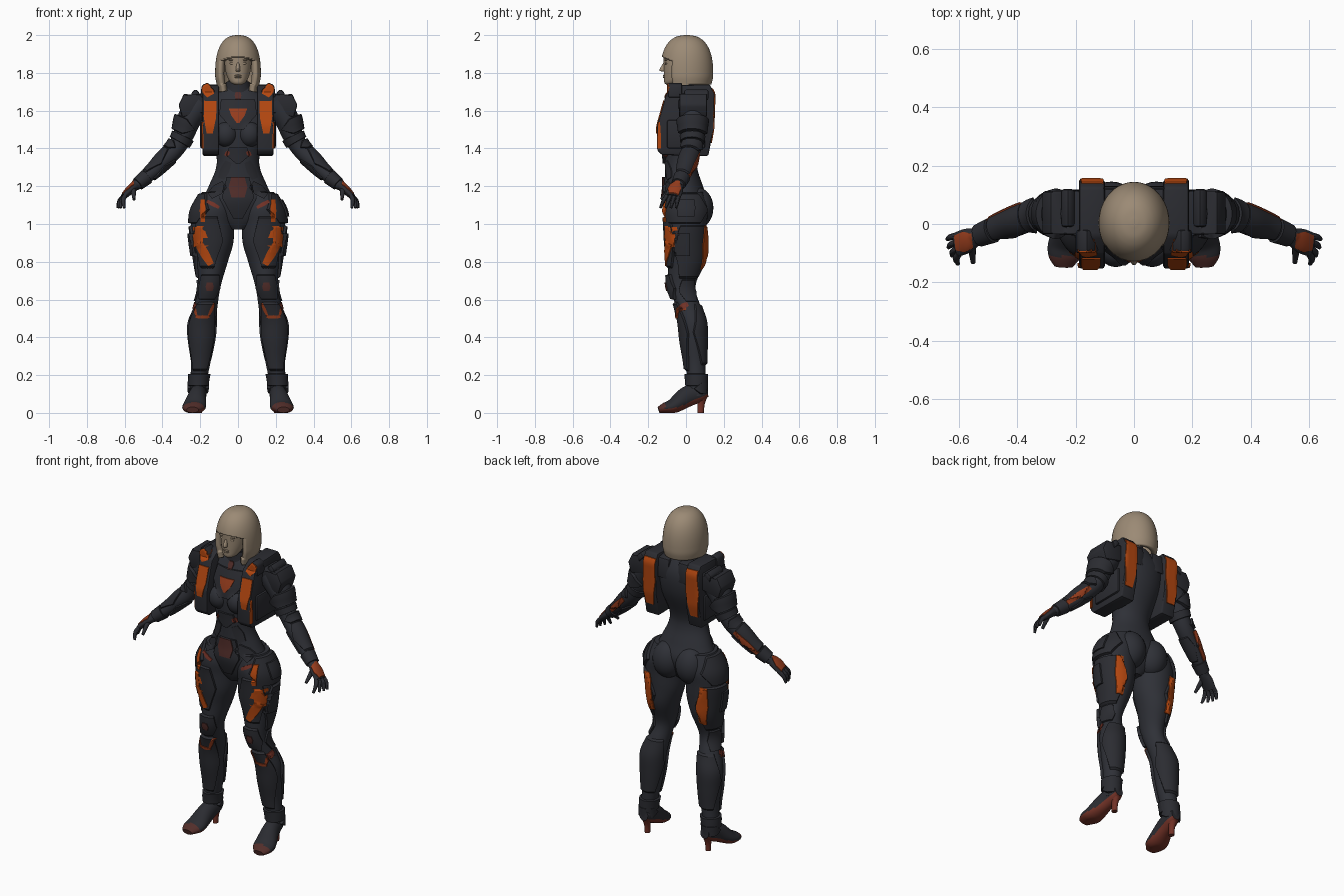
import bpy, bmesh, math
from mathutils import Vector
from mathutils.bvhtree import BVHTree

if "Cube" in bpy.data.objects:
    bpy.data.objects.remove(bpy.data.objects["Cube"])

def material(name, *c):
    m = bpy.data.materials.new(name)
    m.diffuse_color = (*c, 1)
    m.use_nodes = True
    m.node_tree.nodes["Principled BSDF"].inputs["Base Color"].default_value = m.diffuse_color
    return m

SUIT = material("charcoal suit", .028, .030, .038)
ARMOUR = material("dark armour", .024, .025, .031)
BEIGE = material("beige", .33, .255, .178)
ORANGE = material("burnt orange", .45, .062, .005)
DULL = material("dull orange", .30, .045, .012)
RUST = material("rust red", .17, .032, .020)
MAROON = material("dark maroon", .085, .027, .023)
GEO_V, GEO_F = [], []          # everything built so far, used to seat the panels
X, Y, Z = (1, 0, 0), (0, 1, 0), (0, 0, 1)

def finish(name, bm, mat, mirror=False):
    bmesh.ops.recalc_face_normals(bm, faces=bm.faces)
    me = bpy.data.meshes.new(name)
    bm.to_mesh(me); bm.free()
    me.polygons.foreach_set("use_smooth", [True] * len(me.polygons))
    me.set_sharp_from_angle(angle=math.radians(30))
    me.materials.append(mat)
    ob = bpy.data.objects.new(name, me)
    bpy.context.collection.objects.link(ob)
    for s in ((1, -1) if mirror else (1,)):
        k = len(GEO_V)
        GEO_V.extend(Vector((v.co.x * s, v.co.y, v.co.z)) for v in me.vertices)
        GEO_F.extend([k + i for i in p.vertices] for p in me.polygons)
    if mirror:
        ob.modifiers.new("mirror", 'MIRROR').use_mirror_merge = False
    return ob

def at(secs, t):
    """Smooth interpolation between sections."""
    n = len(secs); t = min(max(t, 0), n - 1)
    i = min(int(t), n - 2); f = t - i
    p = [secs[min(max(i + k, 0), n - 1)] for k in (-1, 0, 1, 2)]
    return [b + f / 2 * (c - a + f * (2*a - 5*b + 4*c - d + f * (3*b - a - 3*c + d))) for a, b, c, d in zip(*p)]

def surf(secs, t, deg, off=0, ref=None):
    """Point on a tube of (x, y, z, half width, half depth) sections."""
    x, y, z, a, b = at(secs, t)
    U, V = Vector(X), Vector(Y)
    if ref:
        T = (Vector(at(secs, t + .1)[:3]) - Vector(at(secs, t - .1)[:3])).normalized()
        V = Vector(ref); V = (V - T * T.dot(V)).normalized()
        U = T.cross(V)
    r = math.radians(deg)
    p = Vector((x, y, z)) + U * (a + off) * math.cos(r) + V * (b + off) * math.sin(r)
    p.z = max(p.z, 0)
    return p

def loft(name, secs, mat, mirror=False, ref=None, n=36, sub=5, skip=None):
    bm = bmesh.new()
    m = (len(secs) - 1) * sub
    g = [[bm.verts.new(surf(secs, i / sub, 360 * j / n, 0, ref)) for j in range(n)] for i in range(m + 1)]
    for i in range(m):
        for j in range(n):
            q = [g[i][j], g[i][(j+1) % n], g[i+1][(j+1) % n], g[i+1][j]]
            if not (skip and skip(sum((v.co for v in q), Vector()) / 4)):
                bm.faces.new(q)
    bm.faces.new(g[0])
    if not skip:
        bm.faces.new(g[-1])
    return finish(name, bm, mat, mirror)

def shell(name, secs, ref, t0, t1, mid, half, off):
    """Bevelled hexagonal plate wrapped on a tube from section t0 to t1."""
    bm = bmesh.new()
    us = [0, .04] + [j / 16 for j in range(1, 16)] + [.96, 1]
    g = []
    for s in us:
        h = half if half > 179 else half * (1 - .4 * abs(2 * s - 1))
        g.append([bm.verts.new(surf(secs, t0 + (t1 - t0) * s, mid + h * (2 * u - 1),
                  -.004 if s in (0, 1) or (u in (0, 1) and half < 179) else off, ref)) for u in us])
    for a, b in zip(g, g[1:]):
        for j in range(len(us) - 1):
            bm.faces.new((a[j], a[j+1], b[j+1], b[j]))
    return finish(name, bm, ARMOUR, True)

def prism(name, outline, axis, lo, hi, bevel=.01):
    """Bevelled extrusion of an outline along X or Y."""
    bm = bmesh.new()
    a, b = [[bm.verts.new((w, u, v) if axis == X else (u, w, v)) for u, v in outline] for w in (lo, hi)]
    n = len(a)
    bm.faces.new(a); bm.faces.new(b)
    for i in range(n):
        bm.faces.new((a[i], a[(i+1) % n], b[(i+1) % n], b[i]))
    bmesh.ops.bevel(bm, geom=bm.edges[:], offset=bevel, segments=2, affect='EDGES', profile=.5)
    return finish(name, bm, ARMOUR, True)

def ball(name, c, r, mat, mirror=False):
    bm = bmesh.new()
    bmesh.ops.create_uvsphere(bm, u_segments=28, v_segments=16, radius=1)
    for v in bm.verts:
        v.co = Vector(c) + Vector(p * q for p, q in zip(v.co, r))
    return finish(name, bm, mat, mirror)

VIEWS = {'front': (lambda u, v: (u, -1, v), Y), 'back': (lambda u, v: (u, 1, v), (0, -1, 0)),
         'side': (lambda u, v: (.4, u, v), (-1, 0, 0)), 'top': (lambda u, v: (u, v, 2), (0, 0, -1))}

def panel(name, view, mat, u0, v0, u1, v1, w, k0=.7, k1=.7, th=.005):
    """Hexagonal plate along a line, half width w, pressed onto the surface seen from one side."""
    p, q = Vector((u0, v0, 0)), Vector((u1, v1, 0))
    d = (q - p).normalized()
    n = Vector((-d.y, d.x, 0)) * w
    m = (p + q) / 2
    pts = [p + n * k0, m + n, q + n * k1, q - n * k1, m - n, p - n * k0]
    bm = bmesh.new()
    bmesh.ops.create_grid(bm, x_segments=24, y_segments=24, size=(q - p).length / 2 + w)
    for v in bm.verts: v.co += m
    for a, b in zip(pts, pts[1:] + pts[:1]):
        nrm = Vector((b.y - a.y, a.x - b.x, 0))
        if nrm.dot(m - a) > 0: nrm = -nrm
        bmesh.ops.bisect_plane(bm, geom=bm.verts[:] + bm.edges[:] + bm.faces[:], dist=1e-6,
                               plane_co=a, plane_no=nrm, clear_outer=True)
    tree = BVHTree.FromPolygons(GEO_V, GEO_F)
    start, d = VIEWS[view][0], Vector(VIEWS[view][1])
    for v in bm.verts[:]:
        hit = tree.ray_cast(Vector(start(v.co.x, v.co.y)), d, 3)[0]
        if hit is None: bm.verts.remove(v)
        else: v.co = hit + d * .002
    # drop faces stretched over a step in depth
    far = [f for f in bm.faces if max(v.co.dot(d) for v in f.verts) - min(v.co.dot(d) for v in f.verts) > .03]
    bmesh.ops.delete(bm, geom=far, context='FACES')
    for v in bmesh.ops.extrude_face_region(bm, geom=bm.faces[:])["geom"]:
        if isinstance(v, bmesh.types.BMVert): v.co -= d * (th + .002)
    return finish(name, bm, mat, u0 != 0)

# body
TORSO = [(0, y, z, a, b) for z, y, a, b in [
    (.97, -.01, .04, .05), (1.03, 0, .15, .09), (1.12, 0, .185, .115), (1.2, -.01, .155, .1), (1.29, -.025, .118, .086),
    (1.37, -.025, .116, .09), (1.52, 0, .16, .122), (1.65, .025, .16, .105), (1.75, .025, .06, .06)]]
LEG = [(.11, 0, 1.17, .08, .09), (.128, 0, 1.08, .112, .115), (.135, 0, 1, .115, .11), (.133, 0, .9, .108, .105),
       (.14, 0, .8, .086, .095), (.15, -.02, .67, .058, .07), (.17, .01, .57, .062, .065), (.189, .035, .48, .07, .068),
       (.193, .042, .38, .064, .064), (.197, .05, .27, .052, .053), (.209, .055, .17, .043, .047), (.212, .055, .09, .039, .045)]
ARM = [(.19, .035, 1.645, .07, .075), (.255, .035, 1.56, .065, .07), (.285, .035, 1.48, .055, .06), (.33, .03, 1.4, .048, .05),
       (.395, .01, 1.335, .046, .047), (.455, -.01, 1.275, .038, .04), (.545, -.045, 1.2, .026, .03)]
loft("torso", TORSO, SUIT)
loft("leg", LEG, SUIT, True)
loft("arm", ARM, SUIT, True, Y)
ball("buttock", (.077, .058, 1.085), (.09, .087, .11), SUIT, True)
ball("breast", (.062, -.085, 1.475), (.062, .062, .068), SUIT, True)
loft("neck", [(0, 0, z, .05, .05) for z in (1.68, 1.82)], SUIT)
loft("collar", [(0, .02, 1.66, .1, .085), (0, .01, 1.71, .075, .07), (0, 0, 1.755, .058, .06)], ARMOUR)

# head and face
loft("head", [(0, y, z, a, b) for z, y, a, b in [(1.737, -.085, .018, .018), (1.75, -.072, .04, .043),
     (1.785, -.05, .059, .067), (1.83, -.04, .069, .078), (1.9, -.03, .074, .09)]], BEIGE)
loft("nose", [(0, -.112, 1.855, .006, .006), (0, -.121, 1.815, .012, .02), (0, -.112, 1.807, .008, .008)], BEIGE, n=16)
ball("eye", (.03, -.104, 1.85), (.014, .008, .007), BEIGE, True)
ball("brow", (.03, -.106, 1.868), (.022, .008, .005), BEIGE, True)
for z in (1.786, 1.777):
    ball("lip", (0, -.113, z), (.018, .01, .005), BEIGE)

# bob hair: a dome over a straight skirt, opened at the face
def hair_row(i):
    z = 2 - .3 * (i / 12) ** 1.6
    r = (1 - min(max((z - 1.79) / .21, 0), .999) ** 2.5) ** (1 / 2.5) - max(1.78 - z, 0) * 1.6
    return (0, .004, z, .121 * r, .14 * r)
hair = loft("hair", [hair_row(i) for i in range(13)], BEIGE, n=72,
            skip=lambda c: c.z < 1.885 - 2 * c.x ** 2 and c.y < -.075 or c.z < 1.735 and c.y > .02)
sol = hair.modifiers.new("thickness", 'SOLIDIFY')
sol.thickness = .03; sol.offset = -1

# hands, fingers fanned by rule
loft("palm", [(.535, -.042, 1.208, .024, .028), (.57, -.057, 1.18, .022, .042), (.605, -.07, 1.145, .016, .042)], ARMOUR, True, Y)
for i in range(4):
    a, b = Vector((.598, -.038 - .021 * i, 1.15)), Vector((.638 - .004 * i * i, -.052 - .028 * i, 1.085))
    m = (a + b) / 2 + Vector((.008, 0, .006))
    loft("finger", [(*a, .012, .012), (*m, .012, .011), (*b, .007, .007)], ARMOUR, True, Y, 12)
loft("thumb", [(.555, -.075, 1.185, .015, .015), (.55, -.132, 1.13, .008, .008)], ARMOUR, True, X, 12)

# heeled shoes
foot = loft("shoe", [(.205, .115, .115, .028, .03), (.206, .08, .11, .04, .048), (.215, .01, .088, .047, .055),
                     (.23, -.065, .038, .062, .04), (.238, -.11, .026, .056, .029), (.24, -.145, .016, .032, .016)], ARMOUR, True, Z)
foot.data.materials.append(RUST)
foot.data.materials.append(MAROON)
for p in foot.data.polygons:
    if p.normal.z < -.35: p.material_index = 1
    elif p.center.z < .018 or p.center.y < -.11: p.material_index = 2
loft("heel", [(.205, .088, .095, .03, .03), (.205, .08, .05, .017, .02), (.205, .077, 0, .015, .017)], RUST, True, n=16)

# vest halves and shoulders
prism("vest", [(-.128, 1.365), (-.153, 1.39), (-.153, 1.52), (-.105, 1.69), (-.04, 1.735), (.125, 1.74), (.152, 1.69),
               (.145, 1.5), (.118, 1.36)], X, .1, .188)
prism("vest_peak", [(.115, 1.66), (.12, 1.7), (.16, 1.75), (.192, 1.735), (.2, 1.67)], Y, -.095, -.02)
prism("vest_side", [(-.1, 1.4), (-.1, 1.55), (.1, 1.55), (.1, 1.4)], X, .17, .2)
prism("shoulder_pad", [(.18, 1.59), (.18, 1.695), (.235, 1.675), (.285, 1.692), (.315, 1.63), (.295, 1.565)], Y, -.035, .112)
prism("shoulder_cap", [(.2, 1.69), (.225, 1.715), (.25, 1.69), (.24, 1.65)], Y, -.01, .12)
prism("back_collar", [(.05, 1.67), (.05, 1.73), (.12, 1.72), (.13, 1.6)], X, .03, .12)

# wrapped arm and leg armour: sections, middle angle, half angle, height
for nm, *v in [("upper_arm_plate", 1.1, 2.1, 0, 140, .018), ("upper_arm_band", 2.15, 2.6, 0, 180, .01),
               ("elbow_guard", 2.7, 3.4, 0, 90, .013), ("forearm_plate", 3.4, 5.3, 5, 105, .008),
               ("forearm_under", 3.5, 5.2, 180, 65, .007), ("wrist_cuff", 5.3, 5.8, 0, 180, .008)]:
    shell(nm, ARM, Y, *v)
for nm, *v in [("hip_guard", .1, 2, -5, 75, .014), ("thigh_front_plate", 1.5, 4.3, -75, 45, .012),
               ("thigh_side_plate", 2.05, 4.7, 25, 68, .012), ("knee_plate", 4.5, 5.7, -88, 60, .016),
               ("knee_side", 4.7, 5.8, 25, 45, .01), ("shin_plate", 5.8, 9.5, -88, 68, .014),
               ("calf_plate", 5.9, 9.2, 90, 95, .01), ("ankle_cuff", 9.6, 10.3, 0, 180, .014),
               ("ankle_guard", 10.1, 10.8, 90, 110, .016)]:
    shell(nm, LEG, None, *v)

# raised plates on chest, waist and legs
panel("belly_plate", 'front', ARMOUR, 0, 1.405, 0, 1.32, .06, .8, .2, .012)
panel("pelvis_plate", 'front', ARMOUR, 0, 1.25, 0, 1.03, .085, .7, .3, .012)
panel("chest_plate", 'front', ARMOUR, 0, 1.66, 0, 1.5, .1, .9, .3, .01)
panel("waist_plate", 'front', ARMOUR, .05, 1.33, .09, 1.24, .025)
panel("hip_strap", 'front', ARMOUR, .07, 1.21, .15, 1.15, .03, th=.01)
panel("thigh_module", 'side', ARMOUR, -.02, .95, -.02, .83, .04, 1, 1, .01)
panel("hip_module", 'side', ARMOUR, 0, 1.13, 0, 1.04, .05, .9, .9, .009)

# orange paint plates
panel("vest_peak_paint", 'front', ORANGE, .175, 1.738, .145, 1.68, .03)
panel("vest_front_paint", 'front', ORANGE, .147, 1.652, .15, 1.48, .033, 1, .5)
panel("vest_edge_paint", 'side', ORANGE, -.142, 1.4, -.142, 1.54, .009, 1, .5)
panel("vest_back_paint", 'back', ORANGE, .142, 1.715, .15, 1.43, .042, .9, .6)
panel("hip_paint", 'front', ORANGE, .187, 1.13, .187, 1.01, .016)
panel("thigh_paint_upper", 'front', ORANGE, .213, .985, .21, .88, .027, .9, .9)
panel("thigh_paint_lower", 'front', ORANGE, .21, .9, .143, .785, .024, .9)
panel("thigh_side_paint", 'side', ORANGE, -.105, .99, -.103, .85, .012)
panel("thigh_back_paint", 'back', ORANGE, .19, .99, .172, .76, .03)

# dull orange paint plates
panel("shin_stripe_base", 'front', DULL, .15, .508, .225, .508, .009)
panel("shin_stripe_inner", 'front', DULL, .125, .58, .155, .515, .008)
panel("shin_stripe_outer", 'front', DULL, .238, .58, .22, .515, .008)
panel("forearm_paint", 'back', DULL, .375, 1.37, .495, 1.25, .018)
panel("hand_paint", 'top', DULL, .553, -.058, .613, -.065, .036)
panel("chest_triangle", 'front', DULL, 0, 1.612, 0, 1.535, .035, 1.4, .2)

# rust and maroon paint plates
panel("groin_paint", 'front', RUST, .165, 1.122, .1, 1.087, .011)
panel("knee_paint", 'front', MAROON, .15, .69, .15, .645, .022)
panel("shin_side_paint", 'side', RUST, -.035, .555, .01, .577, .016)
panel("pelvis_diamond", 'front', MAROON, 0, 1.25, 0, 1.14, .05)
panel("collar_mark", 'front', MAROON, 0, 1.7, 0, 1.66, .018)
panel("belly_mark", 'front', RUST, .05, 1.385, .065, 1.36, .012)
